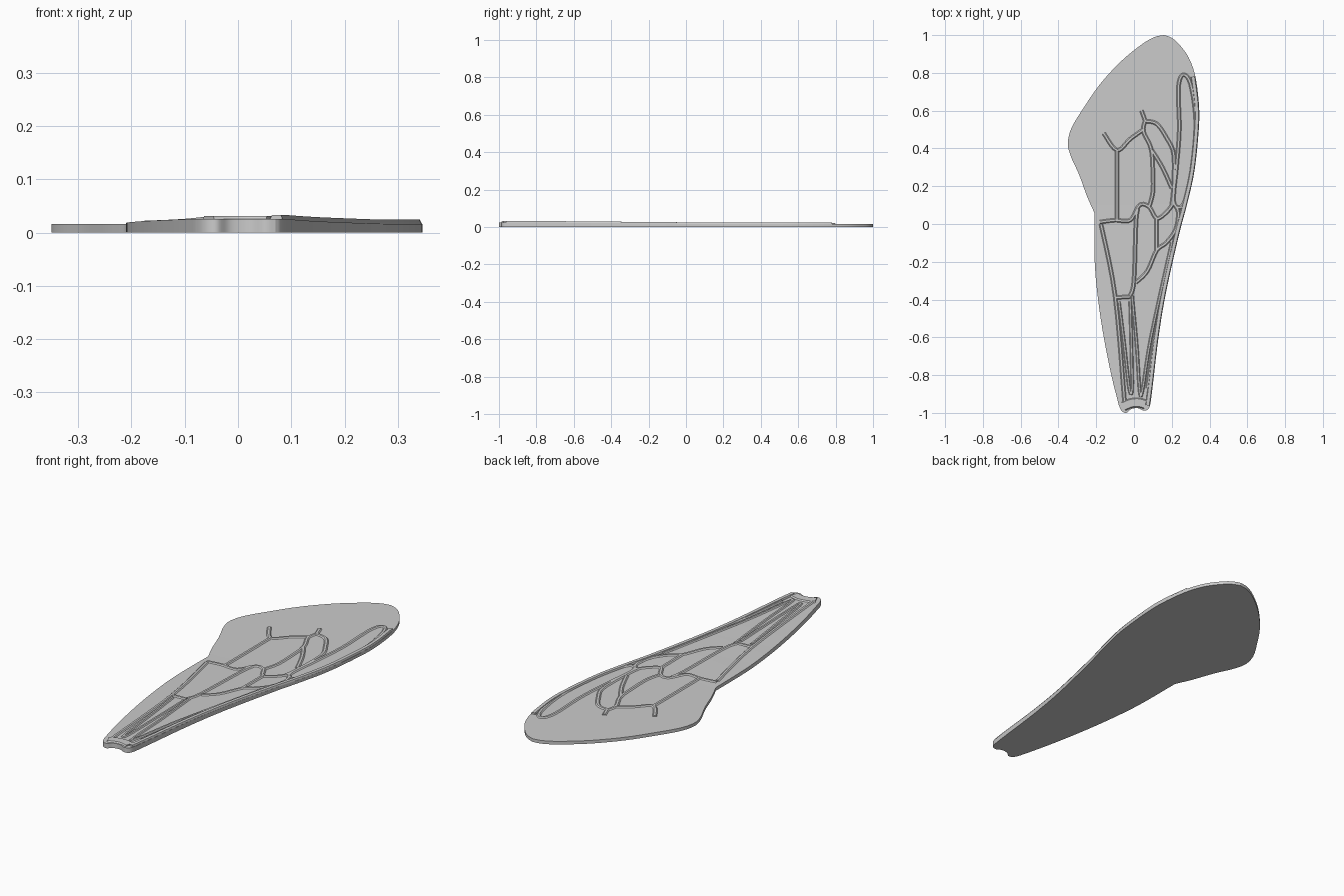
import bpy
import bmesh
import math
from mathutils import Vector

if "Cube" in bpy.data.objects:
    bpy.data.objects.remove(bpy.data.objects["Cube"], do_unlink=True)

# One plain grey for the whole wing
grey = bpy.data.materials.new("wing grey")
grey.use_nodes = True
wing_colour = (0.6, 0.6, 0.6, 1)
grey.diffuse_color = wing_colour
grey.node_tree.nodes["Principled BSDF"].inputs["Base Color"].default_value = wing_colour


def membrane_height(y):
    """The membrane thickens gently from the tip to the root."""
    root_ward = min(max(0.1 - y, 0), 1)
    return 0.016 + 0.009 * root_ward


def smooth_path(points, closed=False, steps=5):
    """Catmull-Rom interpolation through a few points."""
    pts = [Vector(p) for p in points]
    n = len(pts)
    result = []
    for i in range(n if closed else n - 1):
        if closed:
            a, b, c, d = (pts[(i + k) % n] for k in (-1, 0, 1, 2))
        else:
            a, b, c, d = (pts[min(max(i + k, 0), n - 1)] for k in (-1, 0, 1, 2))
        for s in range(steps):
            t = s / steps
            result.append(0.5 * (2 * b + (c - a) * t + (2 * a - 5 * b + 4 * c - d) * t * t
                                 + (3 * b - a - 3 * c + d) * t ** 3))
    if not closed:
        result.append(pts[-1])
    return result


def finish(bm, name):
    """Turn a bmesh into a shaded object."""
    bmesh.ops.recalc_face_normals(bm, faces=bm.faces)
    mesh = bpy.data.meshes.new(name)
    bm.to_mesh(mesh)
    bm.free()
    mesh.materials.append(grey)
    obj = bpy.data.objects.new(name, mesh)
    bpy.context.collection.objects.link(obj)
    bpy.ops.object.select_all(action="DESELECT")
    obj.select_set(True)
    bpy.context.view_layer.objects.active = obj
    bpy.ops.object.shade_smooth_by_angle(angle=math.radians(25))
    return obj


def add_vein(name, points, closed=False, width=0.021, rise=0.005, crest=0.5):
    """Raised ridge with a flat crest and sloping sides."""
    path = smooth_path(points, closed)
    n = len(path)
    bm = bmesh.new()
    rings = []
    for i, p in enumerate(path):
        if closed:
            before, after = path[i - 1], path[(i + 1) % n]
        else:
            before, after = path[max(i - 1, 0)], path[min(i + 1, n - 1)]
        along = (after - before).normalized()
        side = Vector((-along.y, along.x)) * width / 2
        base = membrane_height(p.y)
        section = ((-1, base - 0.004), (-1, base), (-crest, base + rise),
                   (crest, base + rise), (1, base), (1, base - 0.004))
        rings.append([bm.verts.new((*(p + side * s), z)) for s, z in section])
    for i in range(n if closed else n - 1):
        r, q = rings[i], rings[(i + 1) % n]
        for k in range(len(r)):
            m = (k + 1) % len(r)
            bm.faces.new((r[k], r[m], q[m], q[k]))
    if not closed:
        bm.faces.new(rings[0])
        bm.faces.new(rings[-1])
    return finish(bm, name)


# Membrane: outline extruded from the ground, sliced, and thickened at the root
leading = [(.07, -.985), (.085, -.96), (.10, -.85), (.13, -.6), (.17, -.36), (.24, -.05),
           (.28, .1), (.32, .28), (.343, .5), (.344, .63), (.325, .78), (.29, .88),
           (.24, .95), (.2, .985), (.16, 1)]
trailing = [(.16, 1), (.11, .99), (.04, .95), (-.07, .86), (-.18, .74), (-.27, .61),
            (-.33, .51), (-.35, .43), (-.335, .36), (-.29, .26), (-.25, .15), (-.21, .06)]
inner_trailing = [(-.21, .06), (-.208, -.2), (-.19, -.4), (-.16, -.6), (-.12, -.8), (-.08, -.96)]
root = [(-.08, -.96), (-.065, -.99), (-.04, -1), (-.015, -.98), (.02, -.975), (.05, -.988), (.07, -.985)]
outline = []
for edge in (leading, trailing, inner_trailing, root):
    outline += smooth_path(edge)[:-1]

bm = bmesh.new()
floor = bm.faces.new([bm.verts.new((p.x, p.y, 0)) for p in outline])
lifted = bmesh.ops.extrude_face_region(bm, geom=[floor])["geom"]
top_verts = [v for v in lifted if isinstance(v, bmesh.types.BMVert)]
bmesh.ops.translate(bm, verts=top_verts, vec=(0, 0, 0.016))
for k in range(-9, 2):
    bmesh.ops.bisect_plane(bm, geom=bm.verts[:] + bm.edges[:] + bm.faces[:],
                           plane_co=(0, k / 10, 0), plane_no=(0, 1, 0))
for v in bm.verts:
    if v.co.z > 0.01:
        v.co.z = membrane_height(v.co.y)
finish(bm, "wing_membrane")

# Thick leading margin, set just inside the outline
margin = [(x - 0.013, y) for x, y in leading[1:11]]
add_vein("leading_margin", margin, width=0.024, rise=0.008, crest=0.7)

# Veins of the outer half
add_vein("tip_cell_vein", [(.21, .12), (.225, .3), (.24, .5), (.235, .72), (.26, .79), (.3, .74),
                           (.327, .55), (.315, .35), (.285, .17), (.25, .09)], closed=True)
add_vein("outer_cross_vein", [(-.16, .48), (-.09, .39), (-.02, .45), (.05, .5)])
add_vein("outer_spur", [(.04, .6), (.06, .545)])
add_vein("outer_trailing_vein", [(-.09, .39), (-.09, .2), (-.09, .02)])
add_vein("outer_middle_vein", [(.06, .55), (.05, .49), (.09, .4), (.1, .28), (.1, .17), (.08, .09)])
add_vein("outer_arched_vein", [(.06, .545), (.12, .53), (.17, .46), (.21, .37), (.21, .2), (.2, .1)])
add_vein("outer_diagonal_vein", [(.095, .39), (.15, .3), (.2, .19)])

# Veins of the central cells
add_vein("central_cross_vein", [(-.18, .01), (-.1, .02), (-.02, .02), (.03, .1), (.08, .09),
                                (.12, .03), (.17, .06), (.21, .11)])
add_vein("central_leading_vein", [(.21, .11), (.235, .06), (.22, -.03), (.17, -.1), (.12, -.14),
                                  (.07, -.25), (.01, -.31)])
add_vein("central_short_vein", [(.12, .03), (.12, -.14)])
add_vein("central_middle_vein", [(.02, .08), (.01, 0), (0, -.3), (-.02, -.38)])
add_vein("central_lower_vein", [(-.1, -.39), (-.02, -.385)])

# Long veins running down to the root
add_vein("trailing_root_vein", [(-.175, 0), (-.1, -.38), (-.05, -.94)])
add_vein("narrow_cell_vein", [(-.08, -.41), (-.05, -.65), (-.025, -.87), (-.01, -.87), (-.015, -.6), (-.02, -.41)],
         width=0.017)
add_vein("middle_cell_vein", [(-.01, -.38), (.015, -.65), (.03, -.88), (.045, -.88), (.09, -.6), (.2, -.1)],
         width=0.017)
add_vein("leading_root_vein", [(.215, -.09), (.12, -.55), (.07, -.87)], width=0.017)

# Joint at the root: raised pad with a notched end
add_vein("root_joint", [(-.055, -.965), (-.02, -.95), (.02, -.945), (.06, -.955)],
         width=0.05, rise=0.006, crest=0.8)
